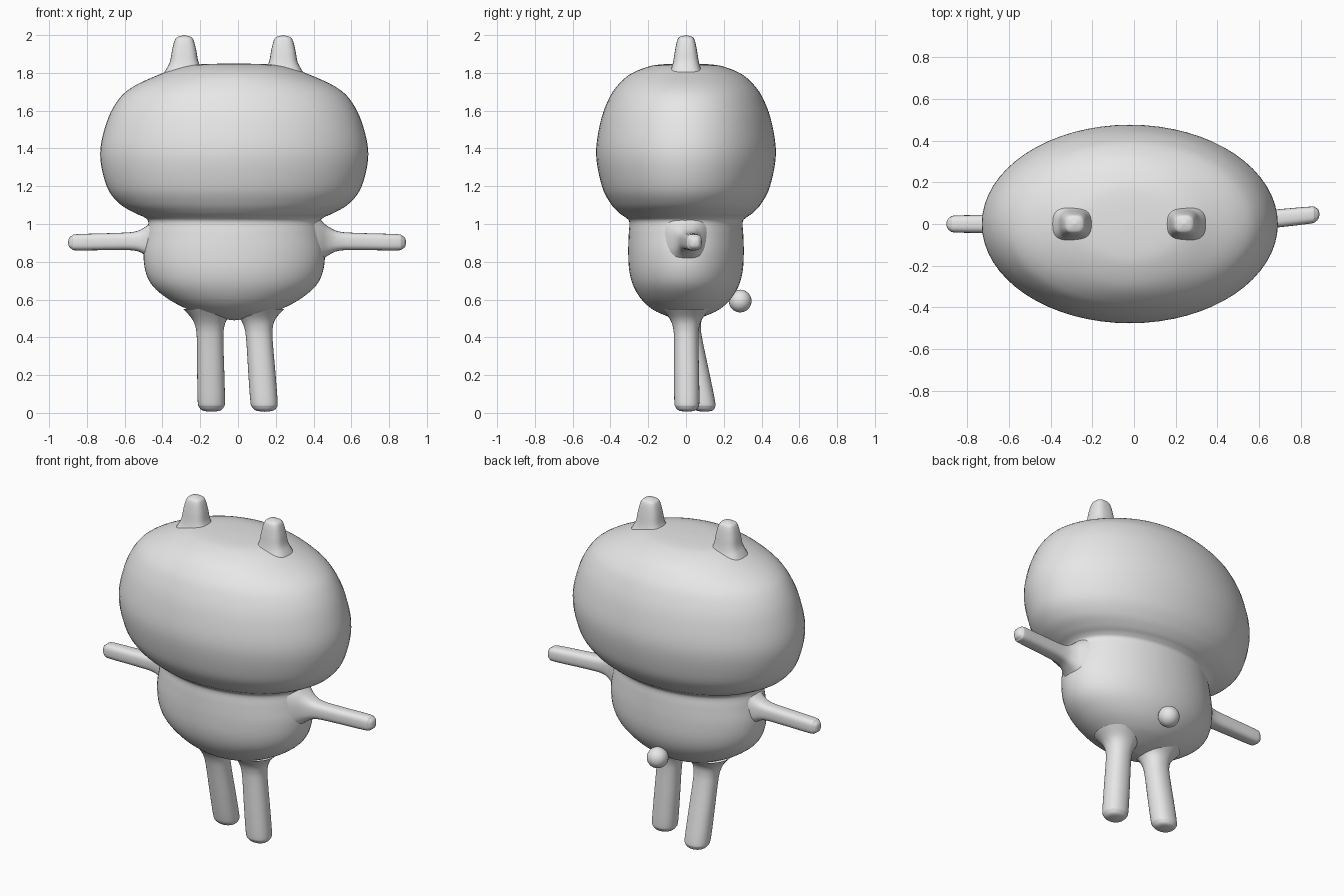
import bpy, bmesh, math
from mathutils import Vector

cube = bpy.data.objects.get("Cube")
if cube:
    bpy.data.objects.remove(cube)

GREY = (0.8, 0.8, 0.8, 1)
clay = bpy.data.materials.new("plain grey")
clay.use_nodes = True
clay.diffuse_color = GREY
clay.node_tree.nodes["Principled BSDF"].inputs["Base Color"].default_value = GREY


def finish(name, bm):
    """Turn a bmesh into a smooth grey object."""
    bmesh.ops.remove_doubles(bm, verts=bm.verts, dist=1e-5)
    bmesh.ops.recalc_face_normals(bm, faces=bm.faces)
    for face in bm.faces:
        face.smooth = True
    mesh = bpy.data.meshes.new(name)
    bm.to_mesh(mesh)
    bm.free()
    mesh.materials.append(clay)
    obj = bpy.data.objects.new(name, mesh)
    bpy.context.collection.objects.link(obj)
    return obj


def smooth_rows(rows, steps):
    """Pass a Catmull-Rom curve through the section rows."""
    pts = [Vector(r) for r in rows]
    out = []
    for i in range(len(pts) - 1):
        a, b, c = pts[max(i - 1, 0)], pts[i], pts[i + 1]
        d = pts[min(i + 2, len(pts) - 1)]
        for k in range(steps):
            t = k / steps
            out.append(0.5 * (2 * b + (c - a) * t + (2 * a - 5 * b + 4 * c - d) * t ** 2
                              + (3 * b - a - 3 * c + d) * t ** 3))
    return out + [pts[-1]]


def loft(name, rows, axis="z", power=2, sides=32, steps=5):
    """Rows are (position along axis, centre u, centre v, radius u, radius v)."""
    bm = bmesh.new()
    rings = []
    for t, cu, cv, ru, rv in smooth_rows(rows, steps):
        ring = []
        for i in range(sides):
            a = math.tau * i / sides
            co, si = math.cos(a), math.sin(a)
            u = cu + max(ru, 0) * math.copysign(abs(co) ** (2 / power), co)
            v = cv + max(rv, 0) * math.copysign(abs(si) ** (2 / power), si)
            ring.append(bm.verts.new((u, v, t) if axis == "z" else (t, u, v)))
        rings.append(ring)
    for lower, upper in zip(rings, rings[1:]):
        for i in range(sides):
            j = (i + 1) % sides
            bm.faces.new((lower[i], lower[j], upper[j], upper[i]))
    return finish(name, bm)


# Head and torso: one oval body pinched at the neck (height, half width, half depth)
MID = -0.02
profile = [
    (.49, 0, 0), (.5, .08, .06), (.52, .17, .12), (.55, .25, .18), (.6, .345, .235),
    (.67, .43, .278), (.75, .47, .3), (.85, .48, .306), (.95, .465, .303),
    (1.01, .455, .3), (1.035, .475, .32), (1.06, .53, .355), (1.11, .61, .4),
    (1.2, .675, .445), (1.37, .71, .476), (1.54, .675, .453), (1.66, .612, .41),
    (1.73, .53, .365), (1.79, .4, .3), (1.83, .29, .21), (1.845, .19, .13), (1.85, 0, 0)]
loft("head_and_torso", [(z, MID, 0, w, d) for z, w, d in profile], sides=64)

# Ears: rounded square stubs with a flared foot
ear = [(1.76, .13, .11), (1.82, .095, .08), (1.86, .075, .068), (1.92, .064, .058),
       (1.97, .051, .047), (1.99, .036, .034), (2, 0, 0)]
for side, x in (("right", -.285), ("left", .24)):
    loft(side + "_ear", [(z, x, 0, w, d) for z, w, d in ear], power=2.8)

# Arms: flared at the shoulder, rounded at the hand (distance, half depth, half height)
arm = [(.36, .15, .17), (.43, .1, .115), (.48, .065, .075), (.54, .048, .05), (.66, .044, .045),
       (.84, .041, .043), (.87, .034, .035), (.885, .02, .022), (.89, 0, 0)]
for side, sign, drift in (("right", -1, 0), ("left", 1, .1)):
    shift = -.01 if sign < 0 else 0
    loft(side + "_arm",
         [(sign * x + shift, drift * (x - .42), .92 - .02 * x, d, h) for x, d, h in arm],
         axis="x", power=2.8)

# Legs: flared at the hip, rounded at the foot (height, radius); one swings back
leg = [(0.006, 0), (.012, .045), (.03, .065), (.06, .072), (.2, .072), (.38, .07),
       (.45, .075), (.5, .095), (.55, .14)]
for side, hip, foot, swing in (("right", -.15, -.14, .1), ("left", .105, .142, .005)):
    rows = []
    for z, r in leg:
        f = max(0, 1 - z / .5)
        rows.append((z, hip + (foot - hip) * f, swing * f, r, r * .92))
    loft(side + "_leg", rows, power=2.2)

# Tail: small ball low on the back
bm = bmesh.new()
bmesh.ops.create_uvsphere(bm, u_segments=24, v_segments=16, radius=.06)
finish("tail", bm).location = (-.01, .287, .592)
